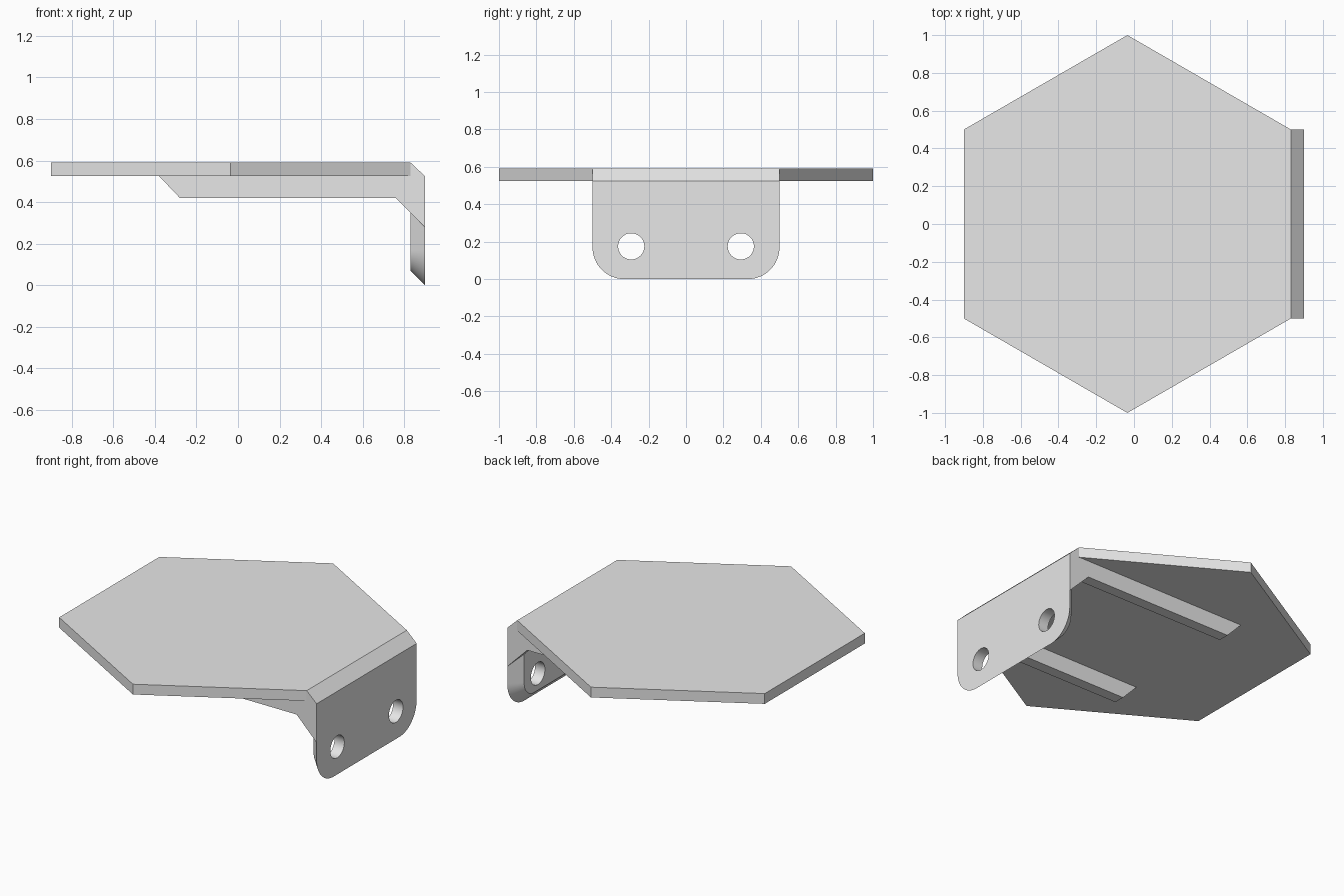
import bpy, bmesh
from math import cos, sin, pi, radians

if "Cube" in bpy.data.objects:
    bpy.data.objects.remove(bpy.data.objects["Cube"])

T = 0.07                      # sheet thickness
OUT, INN = 0.90, 0.831        # outer and inner face of the flange
TOP, UNDER = 0.59, 0.525      # plate faces
HALF = 0.5                    # half width of the flange
RADIUS = 0.17                 # flange corner radius

grey = bpy.data.materials.new("light grey")
grey.use_nodes = True
grey.diffuse_color = (0.8, 0.8, 0.8, 1)
grey.node_tree.nodes["Principled BSDF"].inputs["Base Color"].default_value = (0.8, 0.8, 0.8, 1)


def loft(name, ring_a, ring_b):
    """Solid between two rings with matching points."""
    bm = bmesh.new()
    a = [bm.verts.new(p) for p in ring_a]
    b = [bm.verts.new(p) for p in ring_b]
    bm.faces.new(a)
    bm.faces.new(b)
    for i in range(len(a)):
        j = (i + 1) % len(a)
        bm.faces.new((a[i], a[j], b[j], b[i]))
    bmesh.ops.remove_doubles(bm, verts=bm.verts, dist=1e-5)
    bmesh.ops.recalc_face_normals(bm, faces=bm.faces)
    mesh = bpy.data.meshes.new(name)
    bm.to_mesh(mesh)
    bm.free()
    mesh.materials.append(grey)
    obj = bpy.data.objects.new(name, mesh)
    bpy.context.collection.objects.link(obj)
    return obj


# Hexagonal plate
centre = INN - cos(pi / 6)
hexagon = [(centre + sin(i * pi / 3), cos(i * pi / 3)) for i in range(6)]
loft("hexagonal_plate", [(x, y, UNDER) for x, y in hexagon],
     [(x, y, TOP) for x, y in hexagon])


# Flange: rounded lower corners, edges chamfered towards the inner face
def flange_outline(x, inset, top, steps=16):
    half, r = HALF - inset, RADIUS - inset
    ring = [(x, -half, top)]
    for start, side in ((pi, -1), (1.5 * pi, 1)):
        for i in range(steps + 1):
            a = start + i * pi / 2 / steps
            ring.append((x, side * (half - r) + r * cos(a), RADIUS + r * sin(a)))
    return ring + [(x, half, top)]


flange = loft("flange", flange_outline(OUT, 0, UNDER),
              flange_outline(INN, OUT - INN, TOP))

# Screw holes through the flange
for side in (-1, 1):
    circle = [(side * 0.293 + T * cos(i * pi / 24), 0.175 + T * sin(i * pi / 24))
              for i in range(48)]
    cutter = loft("hole_cutter", [(INN - T, y, z) for y, z in circle],
                  [(OUT + T, y, z) for y, z in circle])
    cutter.hide_render = True
    cut = flange.modifiers.new("screw_hole", 'BOOLEAN')
    cut.operation, cut.solver, cut.object = 'DIFFERENCE', 'EXACT', cutter
    bpy.context.view_layer.objects.active = flange
    bpy.ops.object.modifier_apply(modifier=cut.name)
    bpy.data.objects.remove(cutter)

# Side ribs, mitred against the flange chamfer
shared = [(INN, UNDER), (-0.38, UNDER), (-0.28, 0.42), (0.76, 0.42)]
outer = shared + [(OUT, 0.28), (OUT, UNDER), (INN, TOP)]
inner = shared + [(INN, 0.28 + OUT - INN), (INN, TOP), (INN, TOP)]
for side, name in ((-1, "front_rib"), (1, "back_rib")):
    y_in = HALF - (OUT - INN)
    loft(name, [(x, side * HALF, z) for x, z in outer],
         [(x, side * y_in, z) for x, z in inner])

# Smooth the rounded corners and hole walls
bpy.ops.object.select_all(action='DESELECT')
flange.select_set(True)
bpy.context.view_layer.objects.active = flange
bpy.ops.object.shade_smooth_by_angle(angle=radians(30))
